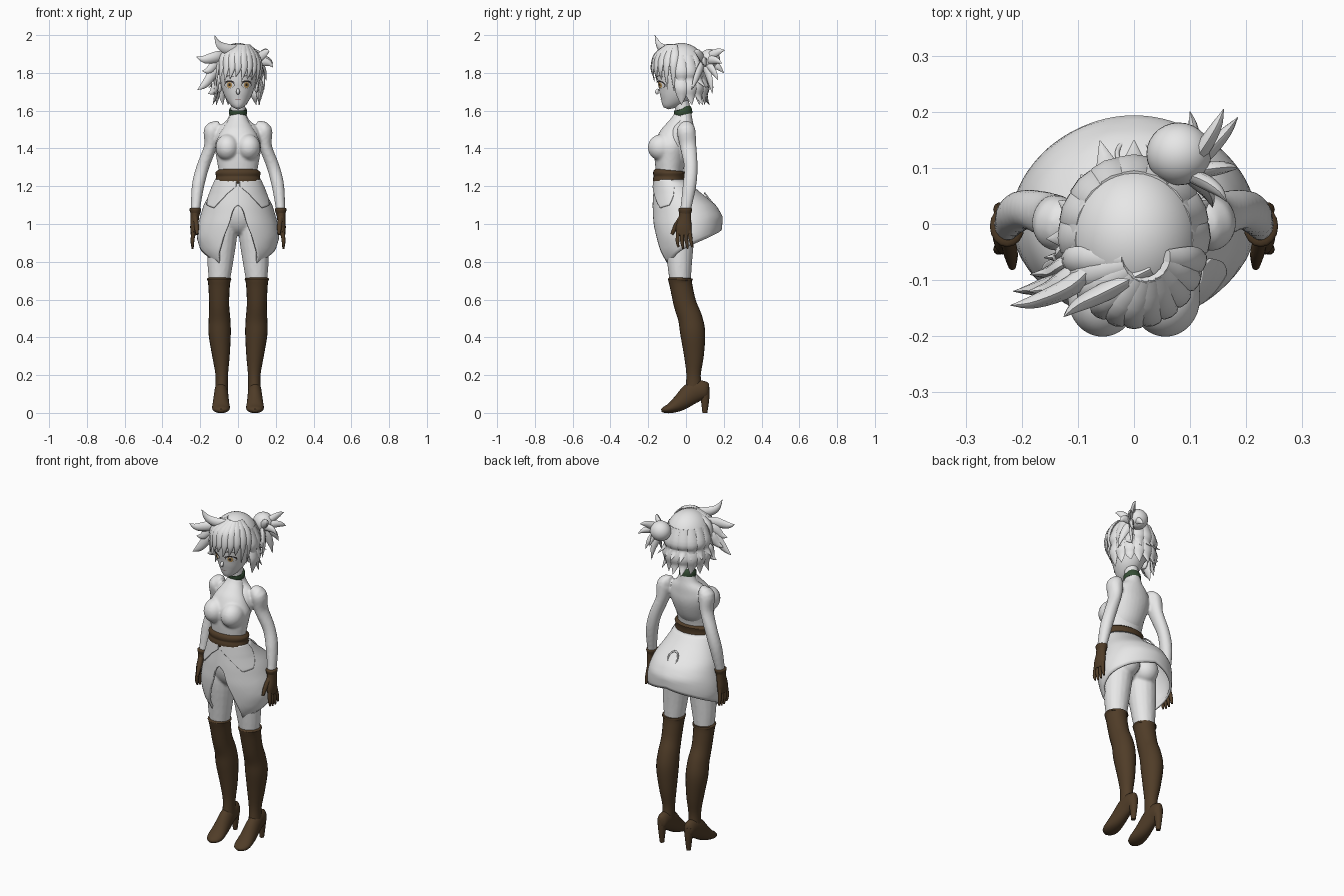
import bpy, bmesh, math
from mathutils import Vector, Matrix
from mathutils.bvhtree import BVHTree

cube = bpy.data.objects.get("Cube")
if cube:
    bpy.data.objects.remove(cube, do_unlink=True)


def material(name, r, g, b):
    m = bpy.data.materials.new(name)
    m.use_nodes = True
    m.diffuse_color = (r, g, b, 1)
    bsdf = m.node_tree.nodes["Principled BSDF"]
    bsdf.inputs["Base Color"].default_value = (r, g, b, 1)
    bsdf.inputs["Roughness"].default_value = 0.7
    return m


WHITE = material("off white", 0.8, 0.8, 0.8)
BROWN = material("dark brown leather", 0.08, 0.046, 0.021)
GREEN = material("dark green", 0.035, 0.075, 0.035)
GOLD = material("amber", 0.6, 0.36, 0.12)
DARK = material("near black", 0.025, 0.02, 0.02)
LIP = material("dusty lip", 0.45, 0.33, 0.33)
parts = []


def finish(name, bm, mat):
    bmesh.ops.recalc_face_normals(bm, faces=bm.faces)
    mesh = bpy.data.meshes.new(name)
    bm.to_mesh(mesh)
    bm.free()
    mesh.materials.append(mat)
    obj = bpy.data.objects.new(name, mesh)
    bpy.context.collection.objects.link(obj)
    parts.append(obj)
    return obj


def spline(a, b, c, d, t):
    return 0.5 * (2 * b + (c - a) * t + (2 * a - 5 * b + 4 * c - d) * t * t + (3 * b - a - 3 * c + d) * t ** 3)


def tube(name, rings, mat, ref=(1, 0, 0), n=16, steps=4, sx=1):
    """Smooth capped tube; each ring is x, y, z, half width along ref, half depth."""
    keys = [Vector((r[0] * sx,) + tuple(r[1:])) for r in rings]
    keys = [keys[0]] + keys + [keys[-1]]
    rows = [spline(*keys[i:i + 4], s / steps) for i in range(len(keys) - 3) for s in range(steps)]
    rows.append(keys[-1])
    bm, loops = bmesh.new(), []
    for i, row in enumerate(rows):
        p = Vector(row[:3])
        tan = (Vector(rows[min(i + 1, len(rows) - 1)][:3]) - Vector(rows[max(i - 1, 0)][:3])).normalized()
        side = Vector(ref)
        side = (side - tan * side.dot(tan)).normalized()
        deep = tan.cross(side)
        w, d = max(row[3], 0.0008), max(row[4], 0.0008)
        angles = [math.tau * k / n for k in range(n)]
        loops.append([bm.verts.new(p + side * w * math.cos(a) + deep * d * math.sin(a)) for a in angles])
    for a, b in zip(loops, loops[1:]):
        for k in range(n):
            bm.faces.new((a[k], a[(k + 1) % n], b[(k + 1) % n], b[k]))
    bm.faces.new(loops[0])
    bm.faces.new(loops[-1])
    return finish(name, bm, mat)


def column(name, rings, mat, **kw):
    """Upright tube on the centre line; rings are z, y, half width, half depth."""
    return tube(name, [(0, y, z, w, d) for z, y, w, d in rings], mat, n=28, **kw)


def ball(name, loc, size, mat):
    bm = bmesh.new()
    bmesh.ops.create_uvsphere(bm, u_segments=28, v_segments=18, radius=1,
                              matrix=Matrix.Translation(loc) @ Matrix.Diagonal((*size, 1)))
    return finish(name, bm, mat)


def blend(name, objs, voxel=0.007):
    """Fuse overlapping parts into one smooth skin."""
    bpy.ops.object.select_all(action='DESELECT')
    for o in objs:
        o.select_set(True)
    bpy.context.view_layer.objects.active = objs[0]
    bpy.ops.object.join()
    for o in objs[1:]:
        parts.remove(o)
    objs[0].name = name
    m = objs[0].modifiers.new("fuse", 'REMESH')
    m.mode, m.voxel_size, m.use_smooth_shade = 'VOXEL', voxel, True
    s = objs[0].modifiers.new("soften", 'SMOOTH')
    s.factor, s.iterations = 0.5, 6


def lerp(table, v):
    for (a, p), (b, q) in zip(table, table[1:]):
        if v <= b:
            t = max(0, (v - a) / (b - a))
            return p + (q - p) * t
    return table[-1][1]


# Skin: shoulders, neck and arms
skin = [column("shoulders", [(1.3, -.085, .09, .06), (1.36, -.06, .1, .075), (1.43, -.04, .115, .08),
                             (1.48, -.025, .115, .072), (1.52, -.012, .095, .055), (1.55, -.01, .06, .045),
                             (1.6, -.015, .041, .041), (1.67, -.03, .038, .04)], WHITE)]
for s in (1, -1):
    skin.append(tube("arm", [(.1, -.005, 1.505, .03, .04), (.135, 0, 1.495, .046, .05), (.146, .012, 1.41, .034, .044),
                             (.187, .026, 1.3, .034, .036), (.212, .018, 1.2, .033, .036),
                             (.226, -.003, 1.07, .024, .028)], WHITE, sx=s))
blend("upper_body", skin)

# Halter top
top = [column("top", [(1.22, -.085, .1, .07), (1.28, -.087, .103, .073), (1.34, -.084, .113, .083),
                      (1.41, -.078, .123, .09), (1.46, -.068, .106, .078), (1.5, -.05, .082, .064),
                      (1.54, -.03, .058, .052), (1.57, -.018, .047, .047)], WHITE)]
top += [ball("bust", (s * .056, -.13, 1.405), (.063, .072, .07), WHITE) for s in (1, -1)]
blend("halter_top", top)

column("belt", [(1.212, -.088, .108, .078), (1.225, -.088, .12, .088), (1.25, -.086, .116, .085),
                (1.272, -.086, .12, .088), (1.285, -.085, .106, .077)], BROWN)
column("choker", [(1.577, -.013, .04, .041), (1.58, -.014, .047, .048), (1.606, -.017, .047, .048),
                  (1.61, -.018, .04, .041)], GREEN, steps=2)

# Hips and thighs
legs = [ball("pelvis", (0, -.05, 1.08), (.14, .095, .14), WHITE)]
for s in (1, -1):
    legs.append(tube("thigh", [(.08, -.04, 1.08, .07, .08), (.083, -.038, .96, .08, .084),
                               (.094, -.034, .8, .069, .067), (.1, -.03, .67, .052, .053)], WHITE, sx=s))
    legs.append(ball("buttock", (s * .065, .02, 1.02), (.07, .07, .075), WHITE))
blend("hips_and_thighs", legs)

# Skirt: outline tables by height, hem tables by angle from the front
HALF = [(.77, .13), (.79, .15), (.85, .195), (.93, .22), (1, .212), (1.1, .182), (1.16, .15), (1.24, .114)]
FRONT = [(.77, -.125), (.85, -.155), (1, -.177), (1.1, -.177), (1.24, -.168)]
BACK = [(.77, .13), (.9, .17), (.97, .19), (1.04, .195), (1.1, .16), (1.18, .06), (1.24, .0)]


def skirt(name, hem, start, end, lift, thick):
    bm, cols = bmesh.new(), []
    count, rows = 120, 16
    for i in range(count + 1):
        deg = start + (end - start) * i / count
        a, low = math.radians(deg), lerp(hem, min(abs(deg), 360 - abs(deg)))
        col = []
        for j in range(rows + 1):
            z = 1.235 + (low - 1.235) * j / rows
            mid = (lerp(FRONT, z) + lerp(BACK, z)) / 2
            deep = (lerp(BACK, z) - lerp(FRONT, z)) / 2 + lift
            col.append(bm.verts.new(((lerp(HALF, z) + lift) * math.sin(a), mid - deep * math.cos(a), z)))
        cols.append(col)
    for a, b in zip(cols, cols[1:]):
        for j in range(rows):
            bm.faces.new((a[j], b[j], b[j + 1], a[j + 1]))
    bmesh.ops.remove_doubles(bm, verts=bm.verts, dist=0.0002)
    bmesh.ops.smooth_vert(bm, verts=[v for v in bm.verts if not v.is_boundary], factor=0.5,
                          use_axis_x=True, use_axis_y=True, use_axis_z=True)
    obj = finish(name, bm, WHITE)
    mod = obj.modifiers.new("cloth", 'SOLIDIFY')
    mod.thickness = thick


skirt("skirt", [(0, 1.1), (8, 1.08), (13, 1.0), (25, .89), (41, .79), (50, .79), (75, .85), (100, .89),
                (140, .94), (180, .975)], -180, 180, 0, .012)
flap = [(4, 1.2), (22, 1.16), (42, 1.085), (62, 1.1), (78, 1.15), (92, 1.2)]
for s in (1, -1):
    skirt("hip_flap", flap, 4 * s, 92 * s, .006, .006)

# Ring round the opening at the back of the skirt
bpy.ops.mesh.primitive_torus_add(major_radius=.03, minor_radius=.004, location=(0, .125, 1.13),
                                 rotation=(math.radians(-52), 0, 0))
ring = bpy.context.object
ring.name = "back_opening_ring"
ring.scale.y = 1.35
ring.data.materials.append(WHITE)
parts.append(ring)

# Boots and gloves
for s in (1, -1):
    tube("boot_leg", [(.1, -.03, .716, .056, .056), (.1, -.03, .708, .065, .066), (.1, -.028, .685, .058, .06),
                      (.1, -.006, .58, .053, .06), (.098, .022, .5, .057, .064), (.097, .036, .42, .059, .066),
                      (.09, .042, .3, .046, .052), (.086, .04, .2, .033, .038), (.087, .04, .12, .033, .045)],
         BROWN, n=20, sx=s)
    tube("boot_foot", [(.088, .122, .125, .012, .03), (.088, .1, .123, .03, .047), (.089, .04, .11, .036, .058),
                       (.09, -.03, .055, .043, .044), (.09, -.08, .026, .047, .028), (.09, -.115, .016, .035, .017),
                       (.09, -.13, .012, .012, .008)], BROWN, n=20, sx=s)
    tube("boot_heel", [(.088, .09, .13, .03, .034), (.088, .1, .08, .021, .024), (.088, .1, 0, .012, .013)],
         BROWN, sx=s)
    tube("glove_cuff", [(.226, -.004, 1.05, .024, .029), (.226, -.004, 1.078, .031, .037),
                        (.226, -.004, 1.085, .024, .028)], BROWN, sx=s)
    tube("glove_palm", [(.226, -.004, 1.075, .026, .031), (.229, -.006, 1.03, .022, .033),
                        (.233, -.012, .98, .02, .042), (.237, -.012, .94, .013, .038)], BROWN, sx=s)
    tube("glove_thumb", [(.227, -.02, 1.04, .013, .016), (.22, -.052, .99, .013, .014),
                         (.217, -.075, .945, .007, .008)], BROWN, sx=s, n=10)
    for k in range(4):
        y, tip = -.04 + k * .019, .865 + .008 * abs(k - 1.5)
        tube("glove_finger", [(.235, y, .97, .011, .011), (.241, y * 1.25 + .005, .91, .01, .01),
                              (.24, y * 1.3 + .012, tip, .005, .005)], BROWN, sx=s, n=10)

# Head with nose and ears
head = column("head", [(1.612, -.105, .012, .014), (1.628, -.098, .034, .034), (1.665, -.078, .062, .07),
                       (1.71, -.058, .083, .096), (1.77, -.043, .096, .113), (1.85, -.035, .1, .118),
                       (1.92, -.03, .075, .09), (1.945, -.03, .03, .03)], WHITE)
face = BVHTree.FromPolygons([v.co for v in head.data.vertices], [p.vertices for p in head.data.polygons])
tube("nose", [(0, -.146, 1.715, .006, .004), (0, -.155, 1.7, .01, .01), (0, -.15, 1.687, .006, .004)], WHITE, n=10)
for s in (1, -1):
    ball("ear", (s * .098, -.03, 1.73), (.014, .024, .036), WHITE)


def plate(name, x, z, w, h, mat, lift, bend=0):
    """Thin oval laid on the face."""
    bm, rims, n = bmesh.new(), [], 20
    for k in (.05, .4, .7, 1):
        rim = []
        for i in range(n):
            dx, dz = k * w * math.cos(math.tau * i / n), k * h * math.sin(math.tau * i / n)
            dz -= bend * (dx / w) ** 2
            hit = face.ray_cast(Vector((x + dx, -1, z + dz)), Vector((0, 1, 0)))[0]
            rim.append(bm.verts.new(hit - Vector((0, lift, 0))))
        rims.append(rim)
    for a, b in zip(rims, rims[1:]):
        for i in range(n):
            bm.faces.new((a[i], a[(i + 1) % n], b[(i + 1) % n], b[i]))
    bm.faces.new(rims[0])
    finish(name, bm, mat)


for s in (1, -1):
    x = s * .045
    plate("eye_outline", x, 1.737, .027, .019, DARK, .0015)
    plate("eye_white", x, 1.735, .024, .0165, WHITE, .003)
    plate("iris", x, 1.736, .0135, .0155, GOLD, .0045)
    plate("pupil", x, 1.737, .006, .008, DARK, .006)
    plate("upper_lash", x, 1.757, .029, .0035, DARK, .007, .009)
    plate("brow", x, 1.785, .025, .0025, DARK, .003, .007)
plate("mouth", 0, 1.658, .016, .0025, LIP, .002, -.002)

# Hair cap, open over the face
bm = bmesh.new()
bmesh.ops.create_uvsphere(bm, u_segments=40, v_segments=28, radius=1,
                          matrix=Matrix.Translation((0, -.025, 1.82)) @ Matrix.Diagonal((.122, .135, .138, 1)))
cut = []
for f in bm.faces:
    c = f.calc_center_median()
    if c.z < 1.695 or (c.y < -.04 and c.z < 1.835):
        cut.append(f)
bmesh.ops.delete(bm, geom=cut, context='FACES')
finish("hair_cap", bm, WHITE).modifiers.new("thickness", 'SOLIDIFY').thickness = .012


def lock(name, points, width, ref=(0, 0, 1), flat=.6):
    sizes = (.75, 1, .7, .03)
    tube(name, [(*p, width * k, width * k * flat) for p, k in zip(points, sizes)], WHITE, ref=ref, n=8)


# Fringe, then the layers round the back; angle is measured from the front
for i in range(11):
    a = math.radians(-75 + 15 * i)
    x, y = math.sin(a), math.cos(a)
    drop = 1.755 + .012 * (i % 3) - .075 * abs(x) ** 4
    lock("fringe_lock", [(.02 + .04 * x, -.05 - .05 * y, 1.945), (.105 * x, -.03 - .13 * y, 1.895),
                         (.126 * x, -.03 - .15 * y, 1.825), (.118 * x - .012, -.025 - .148 * y, drop)],
         .024, (y, x, 0), .45)
for layer, (high, low, out) in enumerate([(1.86, 1.72, .155), (1.78, 1.63, .13)]):
    for i in range(9):
        a = math.radians(88 + 23 * i)
        x, y = math.sin(a), -math.cos(a)
        r = out + .014 * (i % 3)
        lock("back_lock", [(.095 * x, -.025 + .11 * y, high + .03), (.122 * x, -.02 + .13 * y, high - .05),
                           (.118 * x, -.02 + .125 * y, (high + 2 * low) / 3), (r * x * .85, r * y - .02, low)],
             .036, (-y, x, 0), .4)

# Crest and windswept locks on the right side
lock("crest_lock", [(.03, -.08, 1.925), (-.05, -.12, 1.925), (-.1, -.145, 1.95), (-.125, -.165, 2.0)], .028)
for tip, lift in (((-.22, -.145, 1.885), 1.89), ((-.215, -.12, 1.71), 1.83), ((-.185, -.09, 1.76), 1.83),
                  ((-.16, -.06, 1.69), 1.77), ((-.19, -.12, 1.81), 1.86)):
    t = Vector(tip)
    lock("swept_lock", [(-.06, -.06, lift), (-.11, t.y * .75, lift - .005),
                        (t.x * .8, t.y * .95, t.z * .6 + lift * .4 - .015), tip], .03)

# Bun at the back left with loose ends
ball("hair_bun", (.08, .125, 1.87), (.058, .056, .056), WHITE)
root = Vector((.09, .09, 1.86))
for tip in ((.185, .19, 1.85), (.16, .205, 1.92), (.165, .04, 1.915), (.185, .1, 1.83), (.15, .17, 1.76),
            (.1, .2, 1.8), (.14, .03, 1.71), (.13, .14, 1.69)):
    t = Vector(tip)
    bow = Vector((.008, .004, .012))
    lock("bun_spike", [root, root.lerp(t, .35) + bow, root.lerp(t, .7) + bow, t], .023)

# Smooth shading with crisp edges kept
bpy.ops.object.select_all(action='DESELECT')
for o in parts:
    o.select_set(True)
bpy.context.view_layer.objects.active = parts[0]
bpy.ops.object.shade_smooth_by_angle(angle=math.radians(50))
